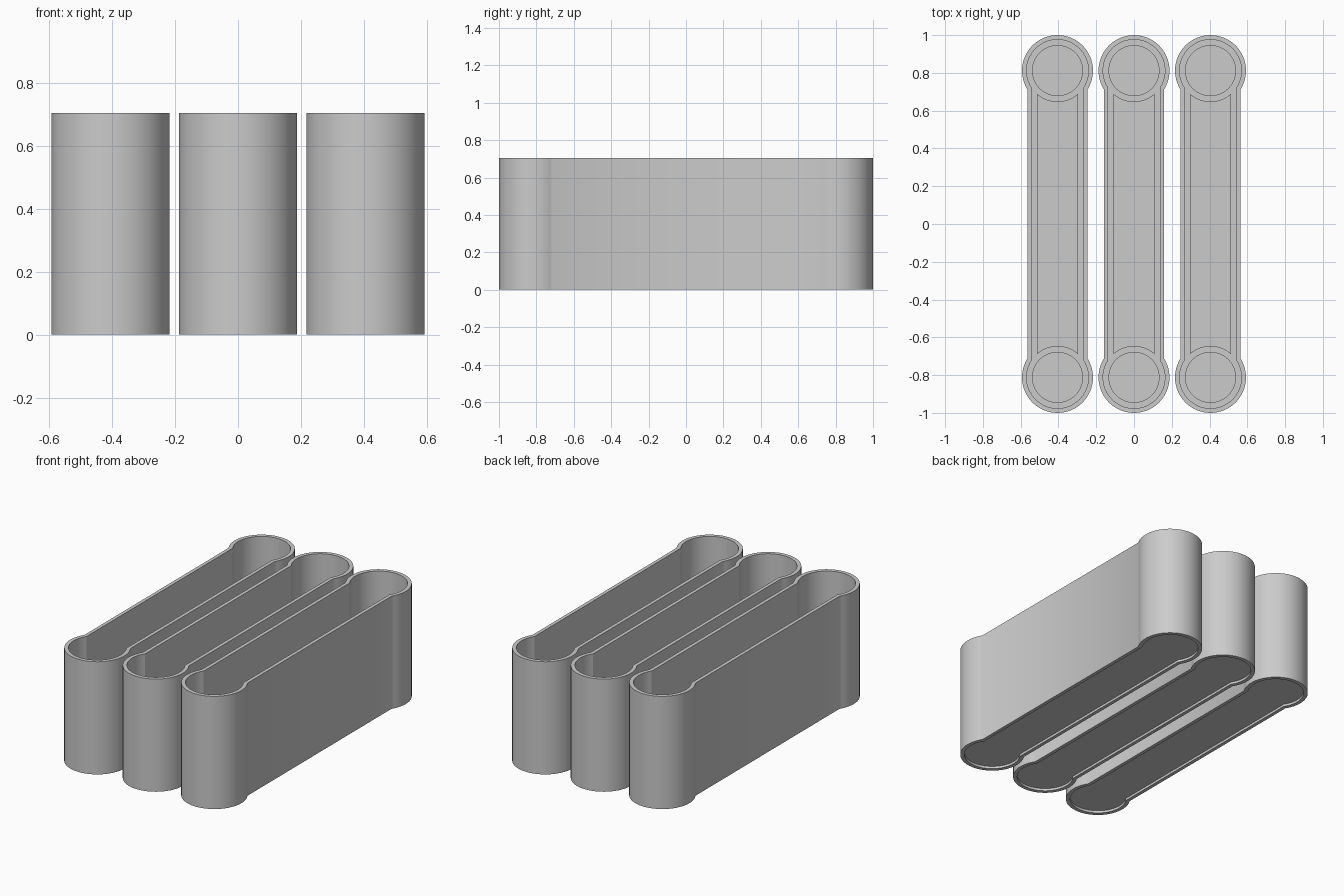
import bpy, bmesh, math

if "Cube" in bpy.data.objects:
    bpy.data.objects.remove(bpy.data.objects["Cube"])

END_Y = 0.812      # centre of the round ends
HEIGHT = 0.705
SPACING = 0.405


def arc(cx, cy, r, a0, a1, n=40):
    return [(cx + r * math.cos(a0 + (a1 - a0) * i / n),
             cy + r * math.sin(a0 + (a1 - a0) * i / n)) for i in range(n + 1)]


def dogbone(r, hw):
    """Outline of two round ends joined by a narrower straight channel."""
    a = math.acos(hw / r)
    return (arc(0, END_Y, r, -a, math.pi + a) +
            arc(0, -END_Y, r, math.pi - a, 2 * math.pi + a))


def channel(r, hw):
    """Straight strip whose ends curve around the round pads."""
    a = math.acos(hw / r)
    return (arc(0, END_Y, r, -a, -math.pi + a, 16) +
            arc(0, -END_Y, r, math.pi - a, a, 16))


def finish(bm, name, x):
    bmesh.ops.recalc_face_normals(bm, faces=bm.faces[:])
    me = bpy.data.meshes.new(name)
    bm.to_mesh(me)
    bm.free()
    ob = bpy.data.objects.new(name, me)
    ob.location.x = x
    bpy.context.collection.objects.link(ob)
    bpy.ops.object.select_all(action='DESELECT')
    ob.select_set(True)
    bpy.context.view_layer.objects.active = ob
    bpy.ops.object.shade_smooth_by_angle(angle=math.radians(30))
    return ob


def prism(name, pts, z0, z1, x):
    bm = bmesh.new()
    lo = [bm.verts.new((px, py, z0)) for px, py in pts]
    hi = [bm.verts.new((px, py, z1)) for px, py in pts]
    bm.faces.new(lo)
    bm.faces.new(hi)
    n = len(pts)
    for i in range(n):
        j = (i + 1) % n
        bm.faces.new((lo[i], lo[j], hi[j], hi[i]))
    return finish(bm, name, x)


def shell(name, outer, inner, z0, z1, x):
    bm = bmesh.new()
    loops = [[bm.verts.new((px, py, z)) for px, py in pts]
             for pts, z in ((outer, z0), (outer, z1), (inner, z1), (inner, z0))]
    n = len(outer)
    for k in range(4):
        a, b = loops[k], loops[(k + 1) % 4]
        for i in range(n):
            j = (i + 1) % n
            bm.faces.new((a[i], a[j], b[j], b[i]))
    return finish(bm, name, x)


for name, x in (("left", -SPACING), ("middle", 0.0), ("right", SPACING)):
    # tall outer wall
    shell(name + "_wall", dogbone(0.188, 0.159), dogbone(0.164, 0.137), 0, HEIGHT, x)
    # floor plate, slightly recessed above the bottom rim
    prism(name + "_floor", dogbone(0.17, 0.143), 0.015, 0.03, x)
    # low raised panels on the floor
    prism(name + "_floor_strip", channel(0.164, 0.108), 0.028, 0.042, x)
    for end, s in (("front", -1), ("back", 1)):
        prism(name + "_" + end + "_pad",
              arc(0, s * END_Y, 0.135, 0, 2 * math.pi, 48)[:-1], 0.028, 0.042, x)
